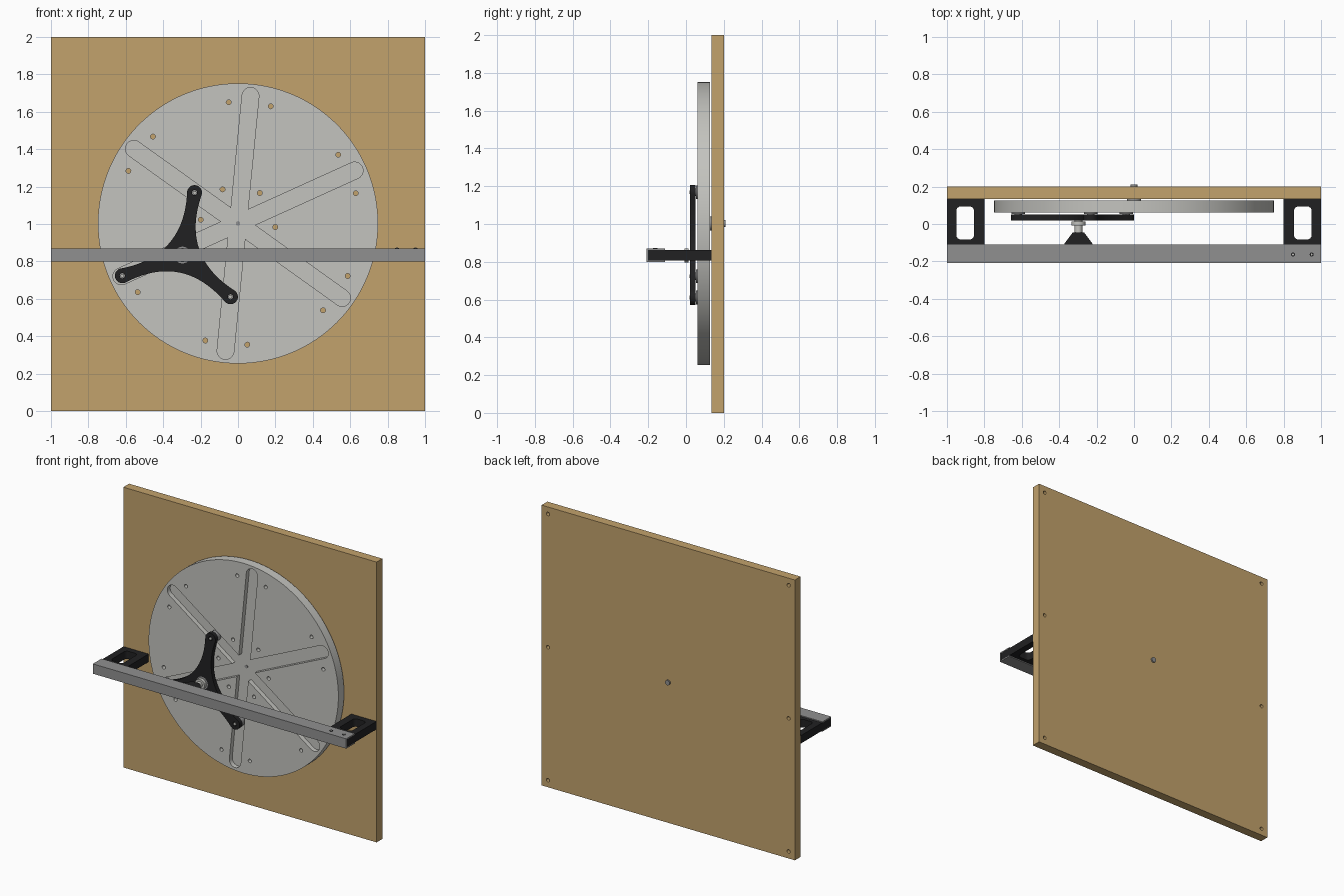
import bpy, bmesh
from math import sin, cos, pi, radians
from mathutils import Vector

if "Cube" in bpy.data.objects:
    bpy.data.objects.remove(bpy.data.objects["Cube"], do_unlink=True)


def material(name, r, g, b):
    m = bpy.data.materials.new(name)
    m.use_nodes = True
    m.diffuse_color = (r, g, b, 1)
    m.node_tree.nodes["Principled BSDF"].inputs["Base Color"].default_value = (r, g, b, 1)
    return m


wood = material("plywood tan", 0.54, 0.36, 0.15)
light = material("light grey", 0.55, 0.55, 0.52)
steel = material("steel grey", 0.28, 0.28, 0.28)
black = material("matte black", 0.015, 0.015, 0.016)

AXES = {"x": lambda u, v, w: (w, u, v),
        "y": lambda u, v, w: (u, w, v),
        "z": lambda u, v, w: (u, v, w)}


def prism(name, outlines, lo, hi, mat=None, axis="y"):
    """Extrude one or more flat outlines along an axis."""
    bm = bmesh.new()
    for pts in outlines:
        a = [bm.verts.new(AXES[axis](u, v, lo)) for u, v in pts]
        b = [bm.verts.new(AXES[axis](u, v, hi)) for u, v in pts]
        bm.faces.new(a)
        bm.faces.new(b)
        for i in range(len(a)):
            j = (i + 1) % len(a)
            bm.faces.new((a[i], a[j], b[j], b[i]))
    bmesh.ops.recalc_face_normals(bm, faces=bm.faces)
    me = bpy.data.meshes.new(name)
    bm.to_mesh(me)
    bm.free()
    if mat:
        me.materials.append(mat)
    ob = bpy.data.objects.new(name, me)
    bpy.context.collection.objects.link(ob)
    return ob


def polar(r, deg, c=(0, 0)):
    return c[0] + r * cos(radians(deg)), c[1] + r * sin(radians(deg))


def circle(c, r, n=24):
    return [polar(r, 360 * i / n, c) for i in range(n)]


def rect(u0, u1, v0, v1):
    return [(u0, v0), (u1, v0), (u1, v1), (u0, v1)]


def round_rect(u0, u1, v0, v1, r):
    corners = [(u1 - r, v1 - r), (u0 + r, v1 - r), (u0 + r, v0 + r), (u1 - r, v0 + r)]
    return [polar(r, 90 * k + 15 * i, c) for k, c in enumerate(corners) for i in range(7)]


def cut(ob, cutters):
    """Subtract the cutters, keep the resulting mesh and remove the cutters."""
    for c in cutters:
        c.hide_render = True
        m = ob.modifiers.new("cut", "BOOLEAN")
        m.operation, m.solver, m.object = "DIFFERENCE", "EXACT", c
    dg = bpy.context.evaluated_depsgraph_get()
    me = bpy.data.meshes.new_from_object(ob.evaluated_get(dg))
    ob.modifiers.clear()
    ob.data = me
    for c in cutters:
        bpy.data.objects.remove(c, do_unlink=True)


CENTRE = (0, 1.003)
FIRST = 84.4          # direction of the first groove
HUB = (-0.297, 0.834)

# Backboard with blind screw holes in the rear
board = prism("backboard", [rect(-1, 1, 0, 2)], 0.135, 0.2, wood)
spots = [(x, z) for x in (-0.95, 0.95) for z in (0.05, 1, 1.95)]
cut(board, [prism("board_holes", [circle(p, 0.013, 16) for p in spots], 0.16, 0.25)])

# Wheel with three crossing grooves and drilled holes
wheel = prism("grooved_wheel", [circle(CENTRE, 0.749, 128)], 0.062, 0.126, light)
cutters = []
for k in range(3):
    a = FIRST + 60 * k
    ends = [polar(0.685, a, CENTRE), polar(0.685, a + 180, CENTRE)]
    slot = [polar(0.045, a + 180 * e - 90 + 15 * i, ends[e]) for e in (0, 1) for i in range(13)]
    cutters.append(prism("groove", [slot], 0, 0.095))
holes = []
for k in range(6):
    a = FIRST + 60 * k
    holes += [circle(polar(r, a + d, CENTRE), 0.013, 16)
              for r, d in ((0.65, 10), (0.65, -10), (0.2, 30))]
cutters.append(prism("wheel_holes", holes, 0, 0.2))
cut(wheel, cutters)

# Axle spacer and rear bolt head
spacer = prism("axle_spacer", [circle(CENTRE, 0.038)], 0.124, 0.137, steel)
axle = prism("axle", [circle(CENTRE, 0.012)], 0.092, 0.2, steel)
bolt = prism("axle_bolt_head", [circle(CENTRE, 0.018)], 0.199, 0.21, steel)

# Three-armed spider with curved flanks
ARMS = [79, 199, 319]
outline = []
for a in ARMS:
    tip = polar(0.34, a, HUB)
    cap = [polar(0.04, a - 90 + 15 * i, tip) for i in range(13)]
    outline += cap
    start = Vector(cap[-1])
    finish = Vector(polar(0.04, a + 30, polar(0.34, a + 120, HUB)))
    mid = Vector(polar(-0.015, a + 60, HUB))
    for i in range(1, 20):
        t = i / 20
        outline.append(tuple((1 - t) ** 2 * start + 2 * t * (1 - t) * mid + t * t * finish))
spider = prism("spider_arms", [outline], 0.02, 0.05, black)
tips = [polar(0.34, a, HUB) for a in ARMS]
cut(spider, [prism("spider_holes", [circle(p, 0.014, 16) for p in tips]
                   + [circle(HUB, 0.045)], 0, 0.1)])

# Rollers riding in the grooves, with their pins
rollers = prism("groove_rollers", [circle(p, 0.036) for p in tips], 0.054, 0.09, steel)
washers = prism("roller_washers", [circle(p, 0.02) for p in tips], 0.049, 0.055, steel)
pins = prism("roller_pins", [circle(p, 0.01, 16) for p in tips], 0.019, 0.06, light)

# Hub bearing and fixed post
bearing = prism("hub_bearing", [circle(HUB, 0.045)], 0.021, 0.049, steel)
collar = prism("post_collar", [circle(HUB, 0.037)], -0.008, 0.014, light)
post = prism("hub_post", [circle(HUB, 0.021)], -0.06, 0.045, light)
mount = prism("post_mount", [[(-0.372, -0.2), (-0.222, -0.2), (-0.222, -0.105),
                              (-0.267, -0.045), (-0.327, -0.045), (-0.372, -0.105)]],
              0.807, 0.863, black, "z")

# Crossbar: channel open to the rear
B, T, W = 0.8, 0.87, 0.007
channel = [(-0.11, B), (-0.11, B + W), (-0.208 + W, B + W), (-0.208 + W, T - W),
           (-0.11, T - W), (-0.11, T), (-0.208, T), (-0.208, B)]
prism("crossbar", [channel], -1, 1, steel, "x")

# Windowed brackets joining crossbar to backboard
for side, name in ((1, "left"), (-1, "right")):
    x0, x1 = sorted((side * 0.8, side * 0.999))
    bracket = prism(name + "_bracket", [rect(x0, x1, -0.2, 0.136)], B + W, T - W, black, "z")
    w0, w1 = sorted((side * 0.855, side * 0.95))
    cut(bracket, [prism("window", [round_rect(w0, w1, -0.083, 0.094, 0.024)], 0.7, 1, None, "z")])

# Crossbar screws on the left end
screw_at = [(0.85, -0.163), (0.95, -0.163)]
heads = prism("crossbar_screws", [circle(p, 0.011, 16) for p in screw_at],
              T - 0.003, T + 0.003, black, "z")
sockets = prism("screw_centres", [circle(p, 0.005, 12) for p in screw_at],
                T, T + 0.004, light, "z")

# Smooth the round parts, keeping sharp rims
bpy.ops.object.select_all(action="DESELECT")
for ob in (wheel, spacer, axle, bolt, spider, rollers, washers, pins, bearing, collar, post):
    ob.select_set(True)
    bpy.context.view_layer.objects.active = ob
bpy.ops.object.shade_smooth_by_angle(angle=radians(35))
